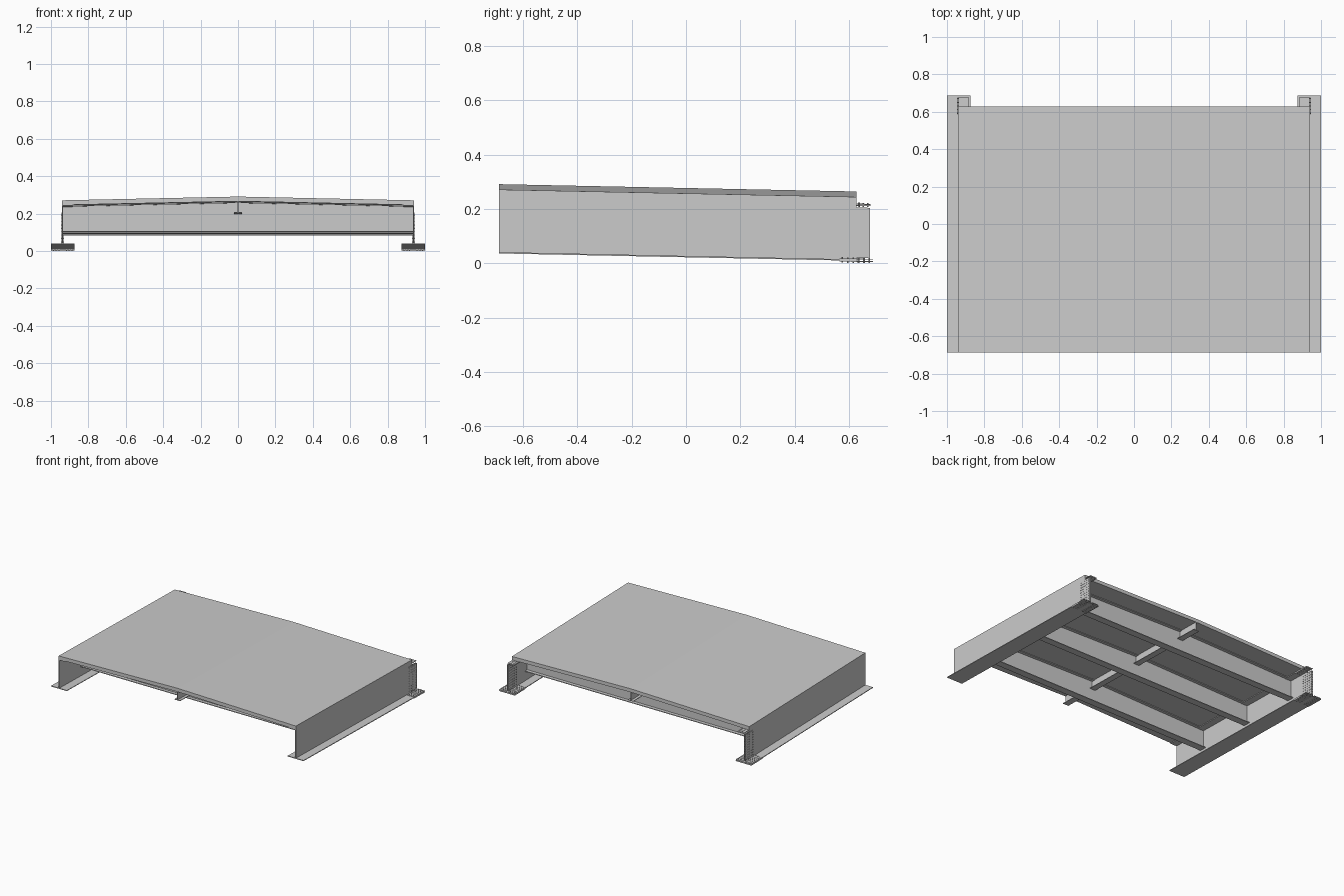
import bpy, bmesh, math
from mathutils import Matrix, Vector

if "Cube" in bpy.data.objects:
    bpy.data.objects.remove(bpy.data.objects["Cube"])

SLOPE = 0.0205            # the whole span falls gently towards the back
FRONT, BACK = -0.6875, 0.627
WEB = 0.9375              # x of the main girder webs


def finish(name, bm, mirror=False):
    # apply the longitudinal fall, then make the object
    for v in bm.verts:
        v.co.z -= SLOPE * v.co.y
    bmesh.ops.recalc_face_normals(bm, faces=bm.faces)
    me = bpy.data.meshes.new(name)
    bm.to_mesh(me)
    bm.free()
    ob = bpy.data.objects.new(name, me)
    bpy.context.collection.objects.link(ob)
    if mirror:
        ob.modifiers.new("mirror", 'MIRROR').use_axis[0] = True
    return ob


def prism(name, profile, y0, y1, mirror=False):
    # extrude an x-z profile along y
    bm = bmesh.new()
    face = bm.faces.new([bm.verts.new((x, y0, z)) for x, z in profile])
    ext = bmesh.ops.extrude_face_region(bm, geom=[face])["geom"]
    bmesh.ops.translate(bm, vec=(0, y1 - y0, 0),
                        verts=[g for g in ext if isinstance(g, bmesh.types.BMVert)])
    return finish(name, bm, mirror)


def plate(name, x0, x1, y0, y1, z0, z1, mirror=False):
    return prism(name, [(x0, z0), (x1, z0), (x1, z1), (x0, z1)], y0, y1, mirror)


def crowned(name, half, y0, y1, bottom_edge, bottom_mid, top_edge, top_mid):
    return prism(name, [(-half, bottom_edge), (0, bottom_mid), (half, bottom_edge),
                        (half, top_edge), (0, top_mid), (-half, top_edge)], y0, y1)


def bolts(name, points, axis, length):
    # small hexagonal bolts centred on the points
    bm = bmesh.new()
    rot = Matrix.Rotation(math.pi / 2, 4, 'Y') if axis == 'X' else Matrix()
    for p in points:
        bmesh.ops.create_cone(bm, cap_ends=True, segments=6, radius1=0.003, radius2=0.003,
                              depth=length, matrix=Matrix.Translation(Vector(p)) @ rot)
    return finish(name, bm, True)


# crowned deck slab
crowned("deck_slab", 0.94, FRONT, BACK, 0.232, 0.252, 0.257, 0.277)

# main girders: web, bottom flange, inner top flange
plate("girder_web", WEB - 0.0025, WEB + 0.0025, FRONT, BACK, 0.026, 0.233, True)
plate("girder_bottom_flange", 0.875, 1.0, FRONT, BACK, 0.022, 0.027, True)
plate("girder_top_flange", 0.885, WEB, FRONT, BACK, 0.228, 0.233, True)

# cross beams with a crowned web, flat bottom flange and crowned top flange
for i, y in enumerate((-0.42, 0.02, 0.46)):
    n = f"cross_beam_{i + 1}"
    crowned(n + "_web", 0.936, y - 0.003, y + 0.003, 0.097, 0.097, 0.234, 0.254)
    plate(n + "_bottom_flange", -0.936, 0.936, y - 0.026, y + 0.026, 0.093, 0.098)
    crowned(n + "_top_flange", 0.936, y - 0.026, y + 0.026, 0.228, 0.248, 0.233, 0.253)

# centre stringer under the deck
plate("stringer_web", -0.0025, 0.0025, FRONT, BACK, 0.193, 0.253)
plate("stringer_bottom_flange", -0.022, 0.022, FRONT, BACK, 0.190, 0.194)

# splice plates at the back ends of the girders
plate("web_splice_outer", WEB + 0.0025, WEB + 0.0055, 0.585, 0.677, 0.033, 0.218, True)
plate("web_splice_inner", WEB - 0.0055, WEB - 0.0025, 0.585, 0.677, 0.033, 0.218, True)
plate("bottom_splice_lower", 0.875, 1.0, 0.565, 0.6875, 0.018, 0.022, True)
for side, x0, x1 in (("inner", 0.876, 0.930), ("outer", 0.945, 0.999)):
    plate("bottom_splice_upper_" + side, x0, x1, 0.565, 0.6875, 0.027, 0.030, True)
plate("top_splice_lower", 0.885, 0.930, 0.565, 0.680, 0.224, 0.228, True)
plate("top_splice_upper", 0.885, WEB, BACK, 0.680, 0.2285, 0.2325, True)

# bolts through the splices
cols = [0.592 + 0.0195 * i for i in range(5)]
bolts("web_splice_bolts",
      [(WEB, y, 0.045 + 0.018 * k) for y in cols for k in range(10)], 'X', 0.017)
bolts("bottom_splice_bolts",
      [(x, y, 0.024) for x in (0.888, 0.903, 0.918, 0.957, 0.972, 0.987)
       for y in [0.575 + 0.02 * i for i in range(6)]], 'Z', 0.020)
bolts("top_splice_bolts",
      [(x, y, 0.2255) for x in (0.896, 0.916)
       for y in [0.574 + 0.02 * i for i in range(3)]], 'Z', 0.010)
bolts("top_splice_end_bolts",
      [(x, y, 0.2285) for x in (0.896, 0.916) for y in (0.637, 0.653, 0.669)], 'Z', 0.015)
